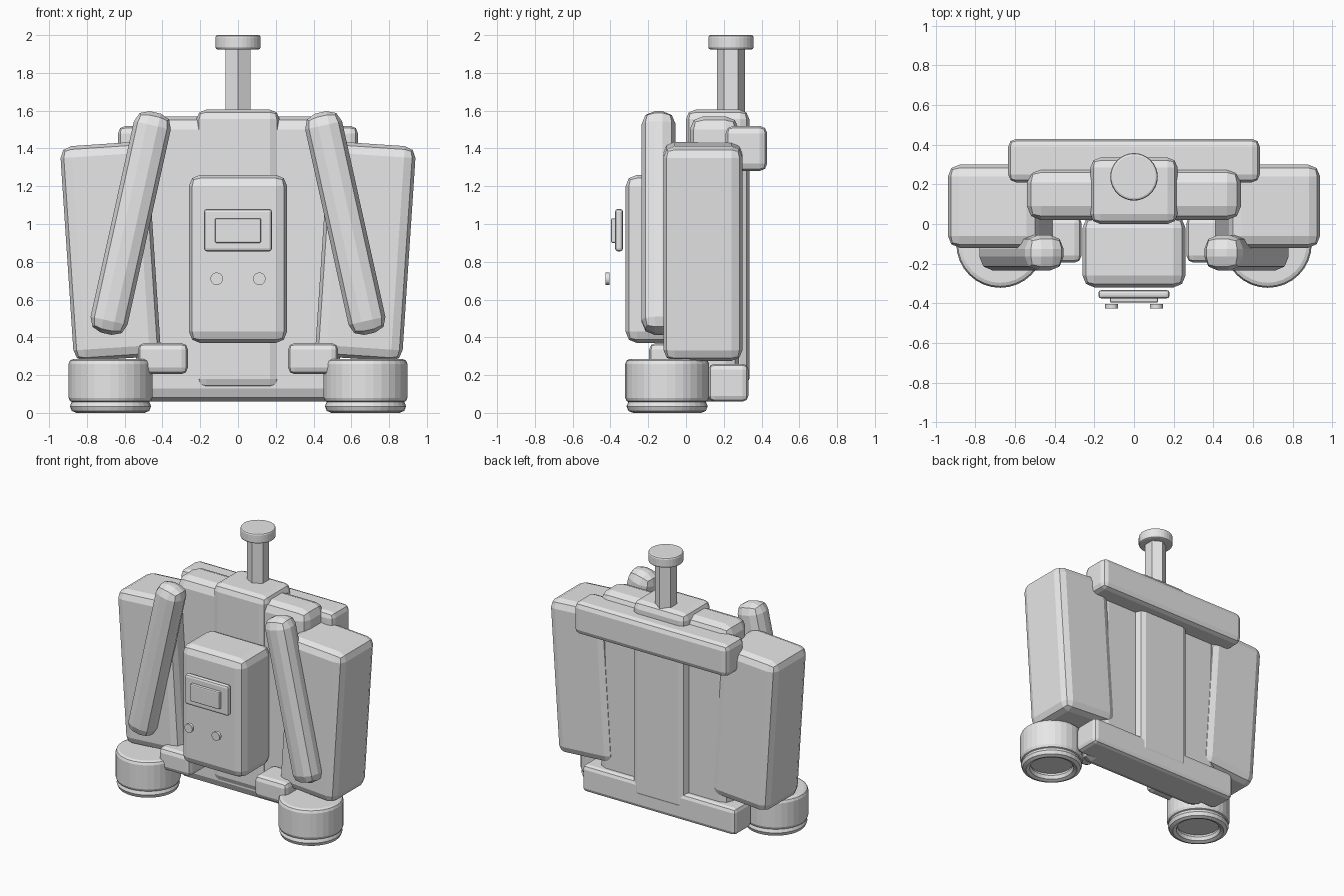
import bpy
import math

default = bpy.data.objects.get("Cube")
if default:
    bpy.data.objects.remove(default, do_unlink=True)

grey = bpy.data.materials.new("plain_grey")
grey.use_nodes = True
COLOUR = (0.8, 0.8, 0.8, 1)
grey.diffuse_color = COLOUR
grey.node_tree.nodes["Principled BSDF"].inputs["Base Color"].default_value = COLOUR


def finish(name, bevel=0, segments=2):
    """Name the active object, colour it and round its edges."""
    ob = bpy.context.object
    ob.name = name
    ob.data.materials.append(grey)
    if bevel:
        mod = ob.modifiers.new("rounded_edges", 'BEVEL')
        mod.width = bevel
        mod.segments = segments
        mod.limit_method = 'ANGLE'
        mod.angle_limit = math.radians(40)
    return ob


def box(name, x, y, z, bevel, tilt=0):
    """Rounded box from its ranges, tilted about the y axis in degrees."""
    ranges = (x, y, z)
    bpy.ops.mesh.primitive_cube_add(size=1, location=[(a + b) / 2 for a, b in ranges])
    ob = bpy.context.object
    ob.scale = [b - a for a, b in ranges]
    bpy.ops.object.transform_apply(location=False, rotation=False, scale=True)
    ob.rotation_euler.y = math.radians(tilt)
    return finish(name, bevel)


def cylinder(name, centre, radius, depth, sides=32, bevel=0, facing_front=False):
    rotation = (math.pi / 2, 0, 0) if facing_front else (0, 0, 0)
    bpy.ops.mesh.primitive_cylinder_add(vertices=sides, radius=radius, depth=depth,
                                        location=centre, rotation=rotation)
    return finish(name, bevel)


# Frame: wide plate, central spine, two rear crossbars
box("back_plate", (-.54, .54), (.02, .28), (.06, 1.57), .07)
box("spine", (-.22, .22), (0, .335), (.13, 1.605), .05)
box("upper_crossbar", (-.635, .635), (.21, .43), (1.28, 1.52), .04)
box("lower_crossbar", (-.635, .635), (.12, .33), (.06, .26), .03)

# Control housing with floating panel, screen and buttons
box("control_housing", (-.26, .26), (-.32, .04), (.37, 1.26), .06)
box("display_panel", (-.18, .18), (-.376, -.333), (.855, 1.08), .016)
box("display_screen", (-.122, .122), (-.397, -.365), (.9, 1.03), .008)

# Mast on top
cylinder("mast", (0, .238, 1.755), .075, .37, sides=6)
cylinder("mast_cap", (0, .238, 1.962), .12, .076, bevel=.012)

# Paired parts
for side, s in (("left", 1), ("right", -1)):
    def span(a, b):
        return (a, b) if s > 0 else (-b, -a)

    box(side + "_side_tank", span(.444, .906), (-.12, .3), (.285, 1.425), .06, tilt=3.8 * s)
    box(side + "_arm", span(.468, .668), (-.235, -.055), (.405, 1.605), .07, tilt=-12.5 * s)
    box(side + "_bracket", span(.265, .53), (-.195, .04), (.205, .37), .035)
    cylinder(side + "_thruster", (.675 * s, -.1, .17), .222, .23, bevel=.025)
    bpy.ops.mesh.primitive_torus_add(location=(.675 * s, -.1, .035), major_radius=.18,
                                     minor_radius=.035, major_segments=32, minor_segments=8)
    finish(side + "_thruster_rim")
    cylinder(side + "_button", (.113 * s, -.416, .71), .033, .022, sides=24, facing_front=True)
